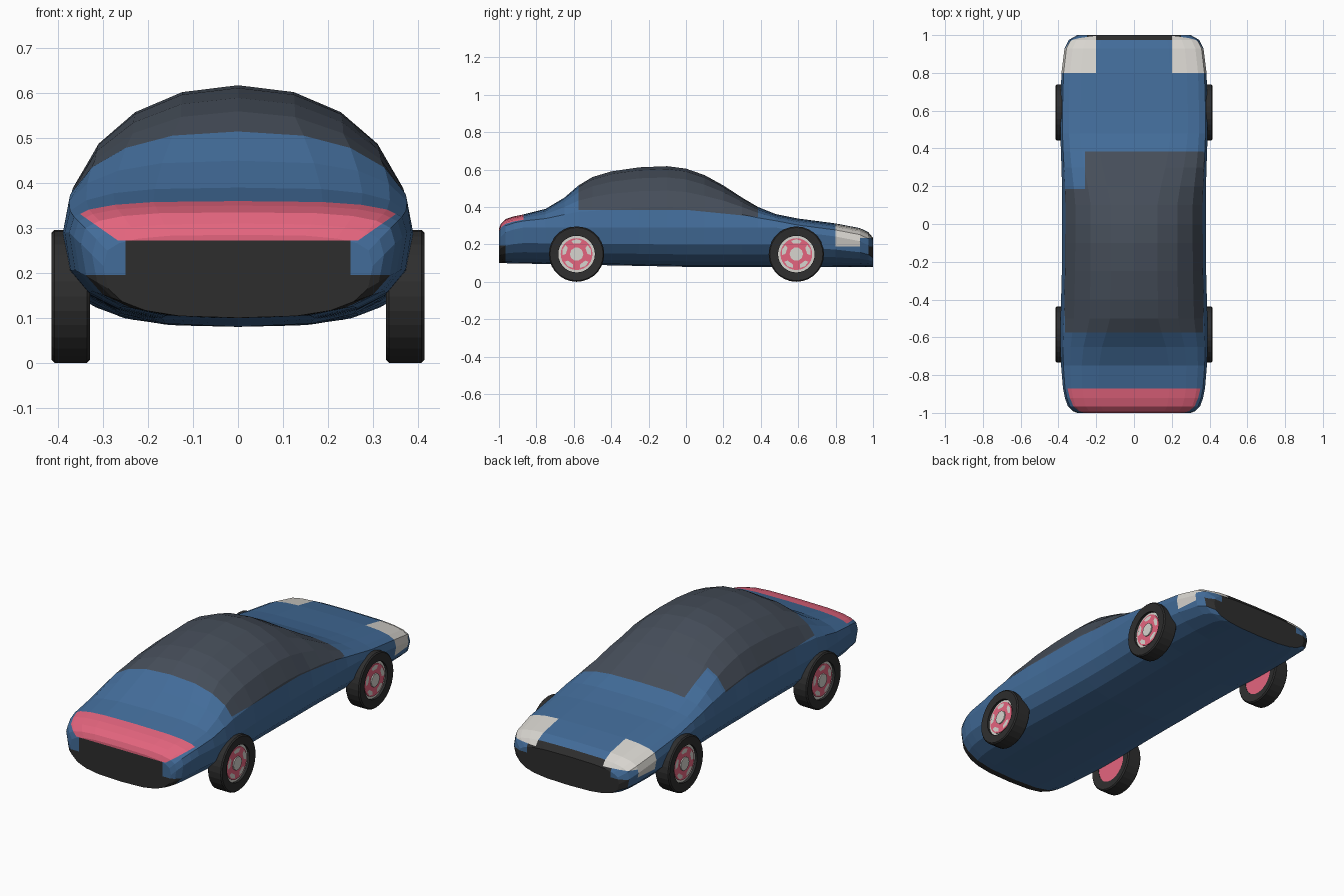
import bpy, bmesh
from math import sin, cos, pi, tau
from mathutils import Vector

cube = bpy.data.objects.get("Cube")
if cube:
    bpy.data.objects.remove(cube, do_unlink=True)


def material(name, rgb):
    m = bpy.data.materials.new(name)
    m.use_nodes = True
    m.diffuse_color = (*rgb, 1)
    bsdf = m.node_tree.nodes["Principled BSDF"]
    bsdf.inputs["Base Color"].default_value = (*rgb, 1)
    bsdf.inputs["Roughness"].default_value = 0.8
    return m


BLUE = material("blue paint", (0.055, 0.15, 0.32))
GLASS = material("dark glass", (0.06, 0.075, 0.1))
RED = material("coral red", (0.78, 0.13, 0.21))
BLACK = material("black rubber", (0.027, 0.027, 0.027))
LIGHT = material("light grey", (0.68, 0.66, 0.62))


def finish(bm, name, mats):
    bmesh.ops.recalc_face_normals(bm, faces=bm.faces[:])
    mesh = bpy.data.meshes.new(name)
    bm.to_mesh(mesh)
    bm.free()
    for m in mats:
        mesh.materials.append(m)
    ob = bpy.data.objects.new(name, mesh)
    bpy.context.collection.objects.link(ob)
    return ob


# Body stations: y, half width, top height
STATIONS = [
    (-1, .30, .285), (-.99, .325, .31), (-.965, .35, .335), (-.92, .366, .35),
    (-.87, .376, .36), (-.75, .386, .39), (-.65, .39, .45), (-.575, .39, .515),
    (-.5, .389, .56), (-.4, .386, .59), (-.25, .382, .612), (-.1, .38, .618),
    (0, .38, .605), (.1, .38, .57), (.2, .381, .515), (.3, .384, .45),
    (.385, .387, .4), (.48, .39, .362), (.6, .39, .338), (.8, .384, .312),
    (.93, .368, .287), (.975, .345, .265), (1, .30, .235),
]


def section(y, w, top):
    """Rounded cross-section: soft arch above the belt, boxy below it."""
    belt = min(.29, top - .07)
    bottom = .08 + .02 * max(-y, 0)
    tall = min(max((top - .36) / .2, 0), 1)
    points = []
    for i in range(20):
        c, s = cos(tau * i / 20), sin(tau * i / 20)
        n = 3.4 - 1.3 * tall if s >= 0 else 2.8
        h = top - belt if s >= 0 else belt - bottom
        x = abs(c) ** (2 / n) * (1 if c >= 0 else -1) * w
        z = belt + abs(s) ** (2 / n) * (1 if s >= 0 else -1) * h
        points.append((x, y, z))
    return points


def cut(bm, co, no, where):
    faces = [f for f in bm.faces if where(f.calc_center_median())]
    edges = list({e for f in faces for e in f.edges})
    verts = list({v for f in faces for v in f.verts})
    bmesh.ops.bisect_plane(bm, geom=verts + edges + faces, plane_co=co, plane_no=no)


def paint(f):
    """Index of the colour for a body face, by place and direction."""
    c = f.calc_center_median()
    x, y, z = abs(c.x), c.y, c.z
    if y < -.87:
        if z > max(.272, .26 + .7 * (x - .25)):
            return 2
        if (y < -.965 or f.normal.y < -.5) and not (z > .195 and x > .25):
            return 3 if z > .1 else 0
    if -.575 < y < .385 and z > .385 - .1 * max(y, 0):
        return 0 if y > .185 and c.x < -.26 else 1
    if y > .8 and x > .2 and z > .19 and (y < .93 or z > .235):
        return 4
    if f.normal.y > .5 and z < .27 and not (z > .195 and x > .25):
        return 3
    return 0


# Body shell, lofted and capped
bm = bmesh.new()
rings = [[bm.verts.new(p) for p in section(*s)] for s in STATIONS]
for a, b in zip(rings, rings[1:]):
    for i in range(20):
        j = (i + 1) % 20
        bm.faces.new((a[i], a[j], b[j], b[i]))
bm.faces.new(rings[0])
bm.faces.new(rings[-1])

# Paint boundaries cut into the shell
cabin = lambda c: -.575 < c.y < .385
nose = lambda c: c.y > .8
tail = lambda c: c.y < -.87
cut(bm, (0, 0, .385), (0, 0, 1), lambda c: -.575 < c.y < 0)
cut(bm, (0, 0, .385), (0, .1, 1), lambda c: 0 < c.y < .385)
cut(bm, (0, .185, 0), (0, 1, 0), lambda c: c.x < 0 and cabin(c))
cut(bm, (-.26, 0, 0), (1, 0, 0), lambda c: .18 < c.y < .385)
for z in (.19, .235):
    cut(bm, (0, 0, z), (0, 0, 1), nose)
for z in (.195, .272):
    cut(bm, (0, 0, z), (0, 0, 1), tail)
for side in (-1, 1):
    cut(bm, (.2 * side, 0, 0), (1, 0, 0), nose)
    cut(bm, (.25 * side, 0, 0), (1, 0, 0), lambda c: c.y > .97 or c.y < -.96)
    cut(bm, (.25 * side, 0, .26), (-.7 * side, 0, 1), lambda c: tail(c) and c.x * side > .25)
bmesh.ops.recalc_face_normals(bm, faces=bm.faces[:])
for f in bm.faces:
    f.material_index = paint(f)
finish(bm, "car_body", [BLUE, GLASS, RED, BLACK, LIGHT])


def lathe(name, profile, centre, side, mat, segs=28):
    """Spin a closed (radius, x) profile about the axle."""
    bm = bmesh.new()
    loops = []
    for i in range(segs):
        a = tau * i / segs
        loops.append([bm.verts.new((side * x, centre.y + r * cos(a), centre.z + r * sin(a)))
                      for r, x in profile])
    n = len(profile)
    for i in range(segs):
        p, q = loops[i], loops[(i + 1) % segs]
        for k in range(n):
            m = (k + 1) % n
            bm.faces.new((p[k], p[m], q[m], q[k]))
    bmesh.ops.remove_doubles(bm, verts=bm.verts[:], dist=1e-5)
    return finish(bm, name, [mat])


def disc(name, r, x0, x1, centre, side, mat, segs=28):
    return lathe(name, [(0, x0), (r, x0), (r, x1), (0, x1)], centre, side, mat, segs)


def rim_windows(name, centre, side):
    """Five pale plates between the spokes."""
    bm = bmesh.new()
    for k in range(5):
        mid = tau * k / 5 + pi / 2
        quad = []
        for r, d in ((.058, -.3), (.076, -.38), (.08, 0), (.076, .38), (.058, .3)):
            a = mid + d
            quad.append(bm.verts.new((side * .404, centre.y + r * cos(a), centre.z + r * sin(a))))
        f = bm.faces.new(quad)
        f.normal_update()
        if f.normal.x * side < 0:
            f.normal_flip()
    mesh = bpy.data.meshes.new(name)
    bm.to_mesh(mesh)
    bm.free()
    mesh.materials.append(LIGHT)
    bpy.context.collection.objects.link(bpy.data.objects.new(name, mesh))


# Wheels
TYRE = [(.098, .336), (.142, .33), (.148, .336), (.148, .409), (.142, .415), (.098, .411)]
for end, y in (("front", -.585), ("back", .59)):
    for label, side in (("left", 1), ("right", -1)):
        c = Vector((0, y, .148))
        tag = end + "_" + label
        lathe(tag + "_tyre", TYRE, c, side, BLACK)
        disc(tag + "_rim", .099, .345, .398, c, side, LIGHT)
        disc(tag + "_inner_disc", .098, .338, .346, c, side, RED)
        disc(tag + "_spoke_disc", .085, .397, .402, c, side, RED)
        rim_windows(tag + "_rim_windows", c, side)
        disc(tag + "_hub", .036, .4, .408, c, side, LIGHT, 10)
